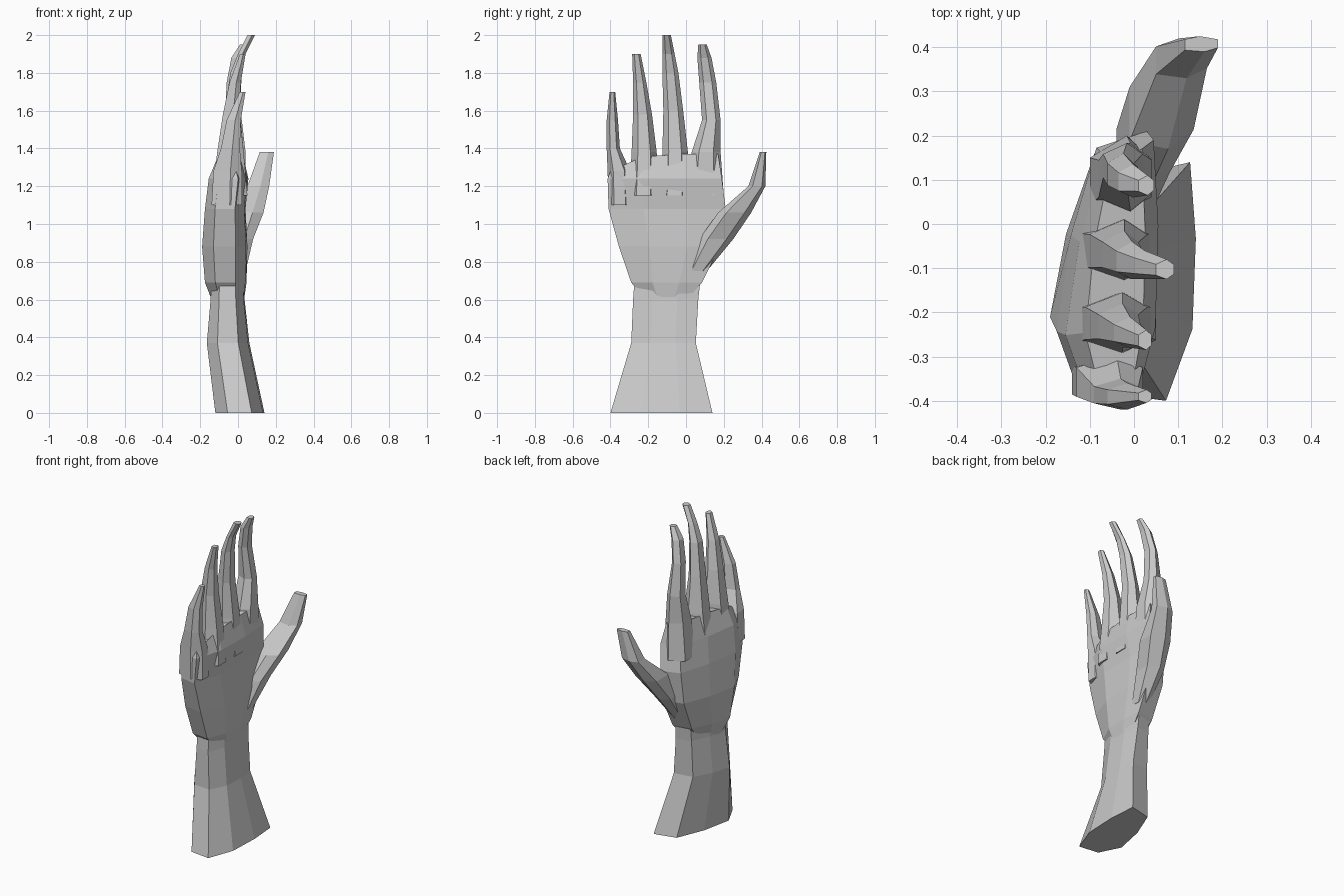
import bpy, bmesh

cube = bpy.data.objects.get("Cube")
if cube:
    bpy.data.objects.remove(cube, do_unlink=True)

# One plain grey for the whole hand
grey = bpy.data.materials.new("light grey")
grey.use_nodes = True
colour = (0.6, 0.6, 0.6, 1)
grey.diffuse_color = colour
grey.node_tree.nodes["Principled BSDF"].inputs["Base Color"].default_value = colour

# Unit cross-sections: (across the hand, from back to palm)
ARM_PROFILE = [(1, .95), (.68, 1), (.3, .97), (0, .74),
               (.03, .25), (.27, 0), (.62, .15), (.94, .42)]
FINGER_PROFILE = [(1, .6), (.75, 1), (.25, 1), (0, .6), (.2, 0), (.75, 0)]
THUMB_PROFILE = [(1, .45), (.8, 1), (.25, 1), (0, .6), (.1, 0), (.8, 0)]


def drop_towards_little_finger(y):
    """Lower the knuckle line on the little finger side."""
    return min(0, y + .2) * .45


def loft(name, profile, rings, slope_end=False):
    """Skin rings of (height, y low, y high, x back, x palm) with flat faces."""
    bm = bmesh.new()
    loops = []
    for height, y_low, y_high, x_back, x_palm in rings:
        loop = []
        for u, v in profile:
            x = x_back + (x_palm - x_back) * v
            y = y_low + (y_high - y_low) * u
            loop.append(bm.verts.new((x, y, height)))
        loops.append(loop)
    if slope_end:
        for vert in loops[-1]:
            vert.co.z += drop_towards_little_finger(vert.co.y)
    count = len(profile)
    for lower, upper in zip(loops, loops[1:]):
        for i in range(count):
            j = (i + 1) % count
            bm.faces.new((lower[i], lower[j], upper[j], upper[i]))
    bm.faces.new(loops[0])
    bm.faces.new(loops[-1])
    bmesh.ops.recalc_face_normals(bm, faces=bm.faces)
    mesh = bpy.data.meshes.new(name)
    bm.to_mesh(mesh)
    bm.free()
    mesh.materials.append(grey)
    obj = bpy.data.objects.new(name, mesh)
    bpy.context.collection.objects.link(obj)
    return obj


# Flared forearm stump narrowing to the wrist
loft("wrist", ARM_PROFILE, [
    (0, -.4, .14, -.12, .14),
    (.37, -.29, .052, -.165, .06),
    (.6, -.28, .065, -.145, .035),
    (.74, -.27, .08, -.14, .03)])

# Palm, widening from the heel to the knuckles
loft("palm", ARM_PROFILE, [
    (.55, -.17, -.04, -.12, .025),
    (.69, -.29, .085, -.175, .045),
    (.88, -.355, .18, -.19, .05),
    (1.08, -.41, .21, -.175, .04),
    (1.24, -.415, .19, -.155, .055),
    (1.37, -.4, .17, -.11, .025)], slope_end=True)

# Fingers, curling slightly towards the palm
fingers = {
    "index_finger": [
        (1.15, 0, .2, -.1, .04),
        (1.38, .03, .183, -.08, .04),
        (1.55, .085, .183, -.07, .02),
        (1.75, .07, .16, -.06, 0),
        (1.88, .06, .135, -.035, .02),
        (1.95, .065, .11, .01, .045)],
    "middle_finger": [
        (1.15, -.14, .02, -.13, .05),
        (1.38, -.125, .01, -.1, .03),
        (1.6, -.12, -.015, -.07, .01),
        (1.8, -.125, -.04, -.04, .02),
        (1.9, -.125, -.06, 0, .04),
        (2, -.125, -.08, .05, .09)],
    "ring_finger": [
        (1.15, -.3, -.15, -.14, .05),
        (1.38, -.288, -.155, -.11, .03),
        (1.58, -.28, -.18, -.08, .01),
        (1.75, -.28, -.21, -.045, .015),
        (1.9, -.285, -.24, .01, .04)],
    "little_finger": [
        (1.1, -.41, -.29, -.14, .02),
        (1.28, -.415, -.295, -.13, .02),
        (1.4, -.42, -.35, -.09, .01),
        (1.55, -.42, -.36, -.06, .015),
        (1.7, -.405, -.375, .01, .04)],
}
for name, rings in fingers.items():
    loft(name, FINGER_PROFILE, rings)

# Thumb, spreading out from the side of the palm
loft("thumb", THUMB_PROFILE, [
    (.75, 0, .11, -.03, .04),
    (.92, .07, .25, -.04, .08),
    (1.06, .17, .345, -.01, .135),
    (1.2, .33, .42, .05, .165),
    (1.38, .39, .425, .115, .19)])
